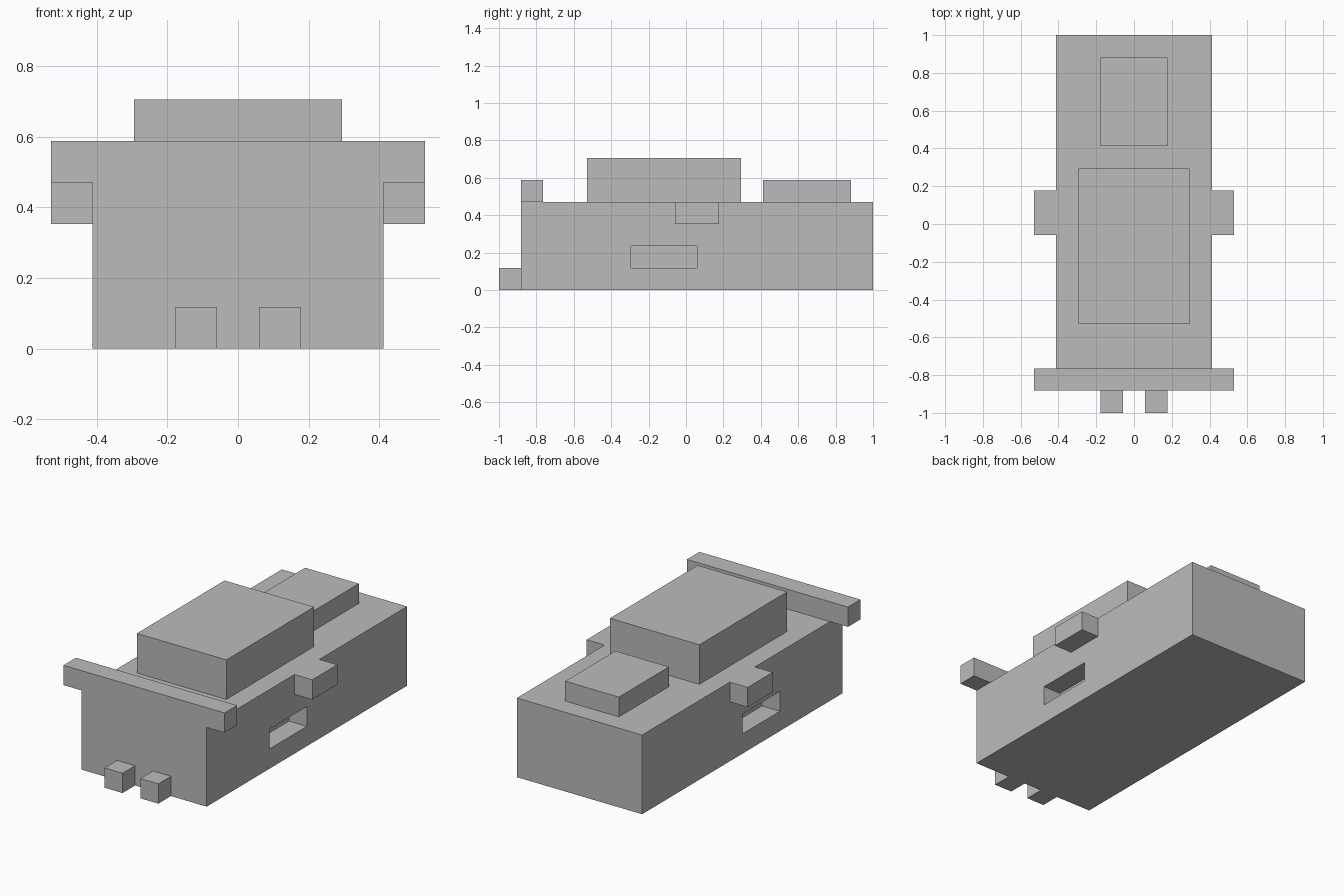
import bpy

U = 2 / 17  # one block unit; the model is 17 units long

if "Cube" in bpy.data.objects:
    bpy.data.objects.remove(bpy.data.objects["Cube"], do_unlink=True)

grey = bpy.data.materials.new("plain grey")
grey.use_nodes = True
grey.diffuse_color = (0.5, 0.5, 0.5, 1)
grey.node_tree.nodes["Principled BSDF"].inputs["Base Color"].default_value = (0.5, 0.5, 0.5, 1)


def box(name, x, y, z):
    """Box from (min, max) ranges given in block units."""
    ranges = (x, y, z)
    bpy.ops.mesh.primitive_cube_add(size=1, location=[(a + b) / 2 * U for a, b in ranges])
    ob = bpy.context.object
    ob.name = name
    ob.scale = [(b - a) * U for a, b in ranges]
    bpy.ops.object.transform_apply(location=True, scale=True)
    ob.data.materials.append(grey)
    return ob


def pair(name, x, y, z):
    """Box and its mirror image; the model's left is +x."""
    return [box("left_" + name, x, y, z),
            box("right_" + name, (-x[1], -x[0]), y, z)]


# Main hull, with a slot sunk into each side
body = box("body", (-3.5, 3.5), (-7.5, 8.5), (0, 4))
for cutter in pair("slot_cutter", (2.5, 4), (-2.5, 0.5), (1, 2)):
    cutter.hide_render = True
    cut = body.modifiers.new("slot", 'BOOLEAN')
    cut.operation = 'DIFFERENCE'
    cut.solver = 'EXACT'
    cut.object = cutter
    bpy.context.view_layer.objects.active = body
    bpy.ops.object.modifier_apply(modifier=cut.name)
    bpy.data.objects.remove(cutter, do_unlink=True)

# Blocks on the roof
box("front_crossbar", (-4.5, 4.5), (-7.5, -6.5), (4, 5))
box("large_roof_block", (-2.5, 2.5), (-4.5, 2.5), (4, 6))
box("small_rear_block", (-1.5, 1.5), (3.5, 7.5), (4, 5))

# Side lugs and front pegs
pair("side_lug", (3.5, 4.5), (-0.5, 1.5), (3, 4))
pair("front_peg", (0.5, 1.5), (-8.5, -7.5), (0, 1))
